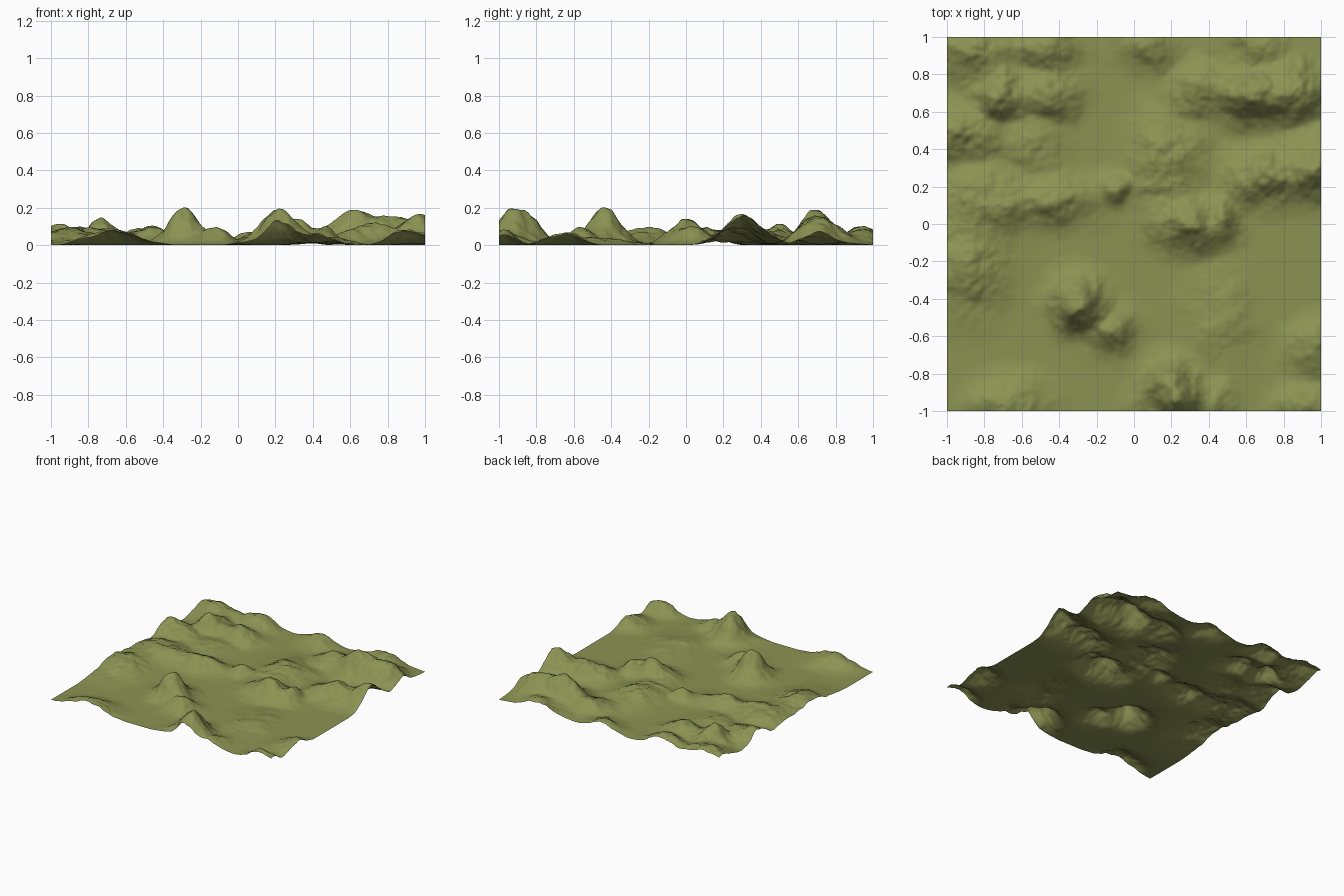
import bpy, bmesh, math
from mathutils import Vector, noise

N = 200  # grid cells per side

# hills and ridges: x, y, height, x radius, y radius
HILLS = [
    (-0.29, -0.43, 0.215, 0.12, 0.12), (-0.13, -0.56, 0.08, 0.13, 0.12),
    (0.21, -0.90, 0.205, 0.14, 0.14), (0.42, -0.95, 0.06, 0.12, 0.15),
    (0.29, 0.01, 0.135, 0.18, 0.13), (0.47, 0.03, 0.09, 0.09, 0.13),
    (0.17, 0.33, 0.09, 0.17, 0.24), (-0.11, 0.20, 0.07, 0.10, 0.08),
    (-0.45, 0.13, 0.09, 0.22, 0.12), (-0.80, 0.12, 0.09, 0.25, 0.18),
    (-0.72, 0.70, 0.14, 0.14, 0.12), (-0.46, 0.71, 0.11, 0.15, 0.12),
    (-0.93, 0.48, 0.105, 0.22, 0.14), (-0.48, 0.95, 0.10, 0.15, 0.15),
    (-0.85, 0.93, 0.10, 0.22, 0.14), (0.07, 0.96, 0.07, 0.15, 0.12),
    (0.63, 0.70, 0.175, 0.18, 0.13), (0.83, 0.72, 0.165, 0.16, 0.15),
    (0.35, 0.72, 0.10, 0.15, 0.12), (0.65, 0.95, 0.08, 0.20, 0.12),
    (0.97, 0.31, 0.155, 0.18, 0.14), (0.68, 0.25, 0.12, 0.18, 0.12),
    (-0.93, -0.20, 0.09, 0.22, 0.25), (-0.66, -0.98, 0.08, 0.18, 0.13),
    (0.47, -0.52, 0.045, 0.16, 0.26), (0.97, -0.66, 0.065, 0.13, 0.12),
    (0.92, -1.00, 0.085, 0.14, 0.11), (-0.55, 0.42, 0.06, 0.15, 0.15),
]


def fbm(x, y, freq, octaves, seed):
    return noise.fractal(Vector((x * freq, y * freq, seed)), 0.9, 2.0, octaves)


def height(x, y):
    # warped hills blended together, then roughened in proportion to height
    wx = x + 0.035 * fbm(x, y, 4.0, 4, 3.1)
    wy = y + 0.035 * fbm(x, y, 4.0, 4, 8.7)
    total = 0.0
    for hx, hy, h, rx, ry in HILLS:
        d = ((wx - hx) / rx) ** 2 + ((wy - hy) / ry) ** 2
        total += (h * math.exp(-d)) ** 2.5
    base = total ** 0.4
    rough = min(base, 0.10) * 0.28 * fbm(x, y, 6.0, 5, 5.3)
    return min(0.225, max(0.0, base + rough - 0.002))


# terrain sheet
bm = bmesh.new()
bmesh.ops.create_grid(bm, x_segments=N, y_segments=N, size=1.0)
for v in bm.verts:
    v.co.z = height(v.co.x, v.co.y)
for f in bm.faces:
    f.smooth = True
mesh = bpy.data.meshes.new("terrain")
bm.to_mesh(mesh)
bm.free()

# grass colour
grass = bpy.data.materials.new("olive grass")
grass.diffuse_color = (0.26, 0.29, 0.085, 1.0)
mesh.materials.append(grass)

terrain = bpy.data.objects.new("terrain", mesh)
bpy.context.collection.objects.link(terrain)
